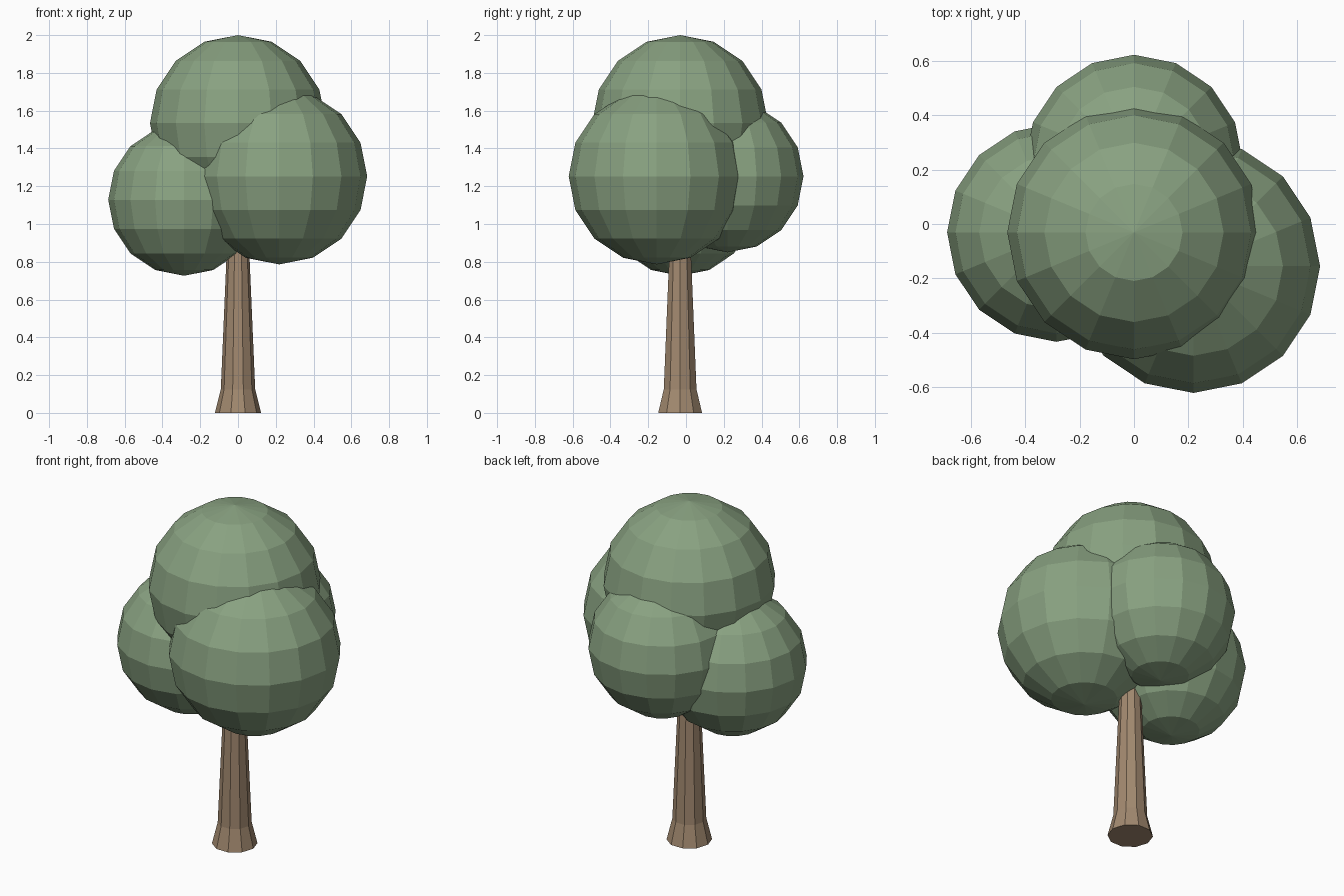
import bpy
import bmesh
import math

if "Cube" in bpy.data.objects:
    bpy.data.objects.remove(bpy.data.objects["Cube"])


def material(name, color):
    mat = bpy.data.materials.new(name)
    mat.diffuse_color = (*color, 1)
    mat.use_nodes = True
    mat.node_tree.nodes["Principled BSDF"].inputs["Base Color"].default_value = mat.diffuse_color
    return mat


def add_object(name, bm, mat):
    bmesh.ops.recalc_face_normals(bm, faces=bm.faces)
    mesh = bpy.data.meshes.new(name)
    bm.to_mesh(mesh)
    bm.free()
    mesh.materials.append(mat)
    obj = bpy.data.objects.new(name, mesh)
    bpy.context.collection.objects.link(obj)
    return obj


leaf = material("leaf_green", (0.25, 0.36, 0.22))
bark = material("bark_brown", (0.36, 0.25, 0.16))

# Trunk: ten-sided, flared at the foot, top hidden in the foliage
SIDES = 10
bm = bmesh.new()
rings = []
for z, r in [(0, 0.122), (0.125, 0.091), (1.2, 0.045)]:
    rings.append([bm.verts.new((r * math.cos(math.tau * i / SIDES),
                                r * math.sin(math.tau * i / SIDES), z))
                  for i in range(SIDES)])
for low, high in zip(rings, rings[1:]):
    for i in range(SIDES):
        j = (i + 1) % SIDES
        bm.faces.new((low[i], low[j], high[j], high[i]))
bm.faces.new(rings[0])
bm.faces.new(rings[-1])
trunk = add_object("trunk", bm, bark)
trunk.location = (0, -0.031, 0)

# Foliage: four overlapping faceted balls
for name, centre, radius in [
    ("foliage_top", (0, -0.031, 1.534), 0.466),
    ("foliage_front_right", (0.218, -0.155, 1.252), 0.466),
    ("foliage_left", (-0.285, -0.031, 1.128), 0.402),
    ("foliage_back", (0, 0.22, 1.252), 0.402),
]:
    bm = bmesh.new()
    bmesh.ops.create_uvsphere(bm, u_segments=16, v_segments=8, radius=radius)
    ball = add_object(name, bm, leaf)
    ball.location = centre
